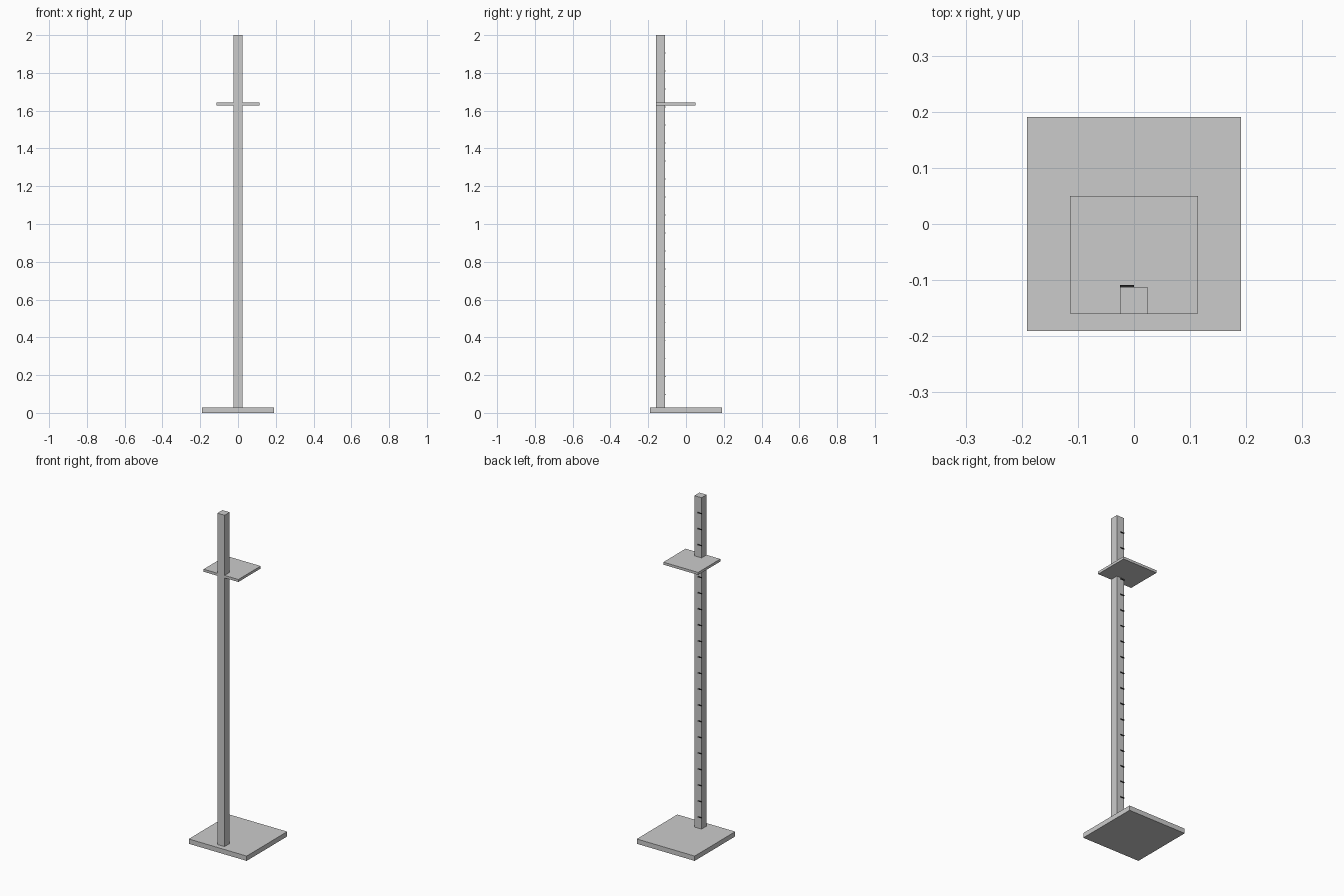
import bpy

if "Cube" in bpy.data.objects:
    bpy.data.objects.remove(bpy.data.objects["Cube"])


def material(name, rgb):
    m = bpy.data.materials.new(name)
    m.diffuse_color = (*rgb, 1)
    m.use_nodes = True
    m.node_tree.nodes["Principled BSDF"].inputs["Base Color"].default_value = m.diffuse_color
    return m


def box(name, x, y, z, mat):
    """Box from (min, max) ranges on each axis."""
    bpy.ops.mesh.primitive_cube_add(size=1)
    ob = bpy.context.object
    ob.name = name
    for v in ob.data.vertices:
        for i, (lo, hi) in enumerate((x, y, z)):
            v.co[i] = lo + (v.co[i] + 0.5) * (hi - lo)
    ob.data.materials.append(mat)
    return ob


grey = material("light grey", (0.6, 0.6, 0.6))
black = material("black", (0.02, 0.02, 0.02))

# Foot plate, upright post and sliding head plate
box("base_plate", (-0.1905, 0.1905), (-0.1905, 0.1905), (0, 0.0286), grey)
box("post", (-0.0238, 0.0238), (-0.16, -0.1125), (0.0286, 2.0), grey)
box("head_plate", (-0.1143, 0.1143), (-0.1597, 0.0495), (1.627, 1.642), grey)

# Height marks on the back face of the post
for k in range(1, 21):
    z = k * 0.09524 + 0.001
    box(f"height_mark_{k}", (-0.0248, 0), (-0.1130, -0.1085),
        (z - 0.0025, z + 0.0025), black)
